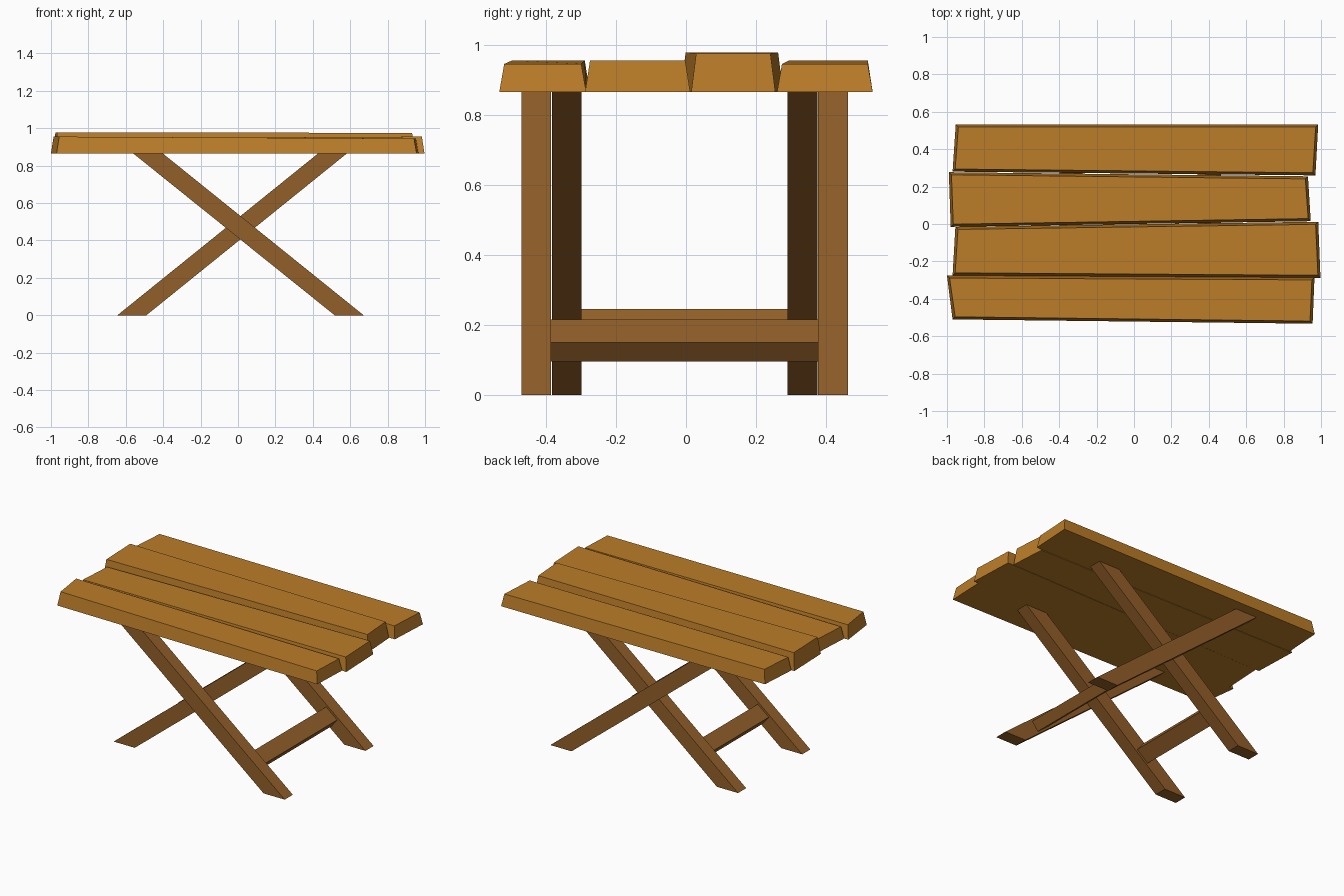
import bpy
from mathutils import Vector

if "Cube" in bpy.data.objects:
    bpy.data.objects.remove(bpy.data.objects["Cube"])


def material(name, rgb):
    m = bpy.data.materials.new(name)
    m.diffuse_color = (*rgb, 1)
    m.use_nodes = True
    m.node_tree.nodes["Principled BSDF"].inputs["Base Color"].default_value = m.diffuse_color
    return m


PLANK = material("golden wood", (0.50, 0.205, 0.022))
LEG = material("brown wood", (0.29, 0.115, 0.022))


def prism(name, lower, upper, mat):
    """Solid between two matching four-cornered loops."""
    verts = lower + upper
    faces = [(3, 2, 1, 0), (4, 5, 6, 7)]
    faces += [(i, (i + 1) % 4, (i + 1) % 4 + 4, i + 4) for i in range(4)]
    me = bpy.data.meshes.new(name)
    me.from_pydata(verts, [], faces)
    me.materials.append(mat)
    ob = bpy.data.objects.new(name, me)
    bpy.context.collection.objects.link(ob)
    # consistent outward normals
    import bmesh
    bm = bmesh.new()
    bm.from_mesh(me)
    bmesh.ops.recalc_face_normals(bm, faces=bm.faces)
    bm.to_mesh(me)
    bm.free()
    return ob


TOP = 0.865  # underside of the table top

# Table top: crooked planks, corners front-left, front-right, back-right, back-left
planks = [
    ("front_plank", [(-.97, -.51), (.955, -.533), (.965, -.285), (-1.0, -.275)], .955, .945),
    ("front_middle_plank", [(-.97, -.275), (.997, -.288), (.985, .012), (-.955, -.015)], .945, .955),
    ("back_middle_plank", [(-.98, -.015), (.945, .015), (.93, .255), (-.99, .277)], .978, .975),
    ("back_plank", [(-.97, .28), (.97, .26), (.985, .533), (-.953, .533)], .955, .945),
]
INSET_X, INSET_Y = 0.014, 0.014
for name, c, zl, zr in planks:
    lower = [(x, y, TOP) for x, y in c]
    upper = []
    for i, (x, y) in enumerate(c):
        right, back = x > 0, i > 1
        upper.append((x + (-INSET_X if right else INSET_X),
                      y + (-INSET_Y if back else INSET_Y),
                      zr if right else zl))
    prism(name, lower, upper, PLANK)


# Crossed legs: outer pair runs down to the right, inner pair down to the left
def leg(name, y0, y1, foot, head):
    def loop(xs, z):
        return [(xs[0], y0, z), (xs[1], y0, z), (xs[1], y1, z), (xs[0], y1, z)]
    prism(name, loop(foot, 0), loop(head, TOP), LEG)


outer = ((.517, .672), (-.56, -.402))
inner = ((-.645, -.49), (.428, .582))
leg("front_outer_leg", -.47, -.385, *outer)
leg("back_outer_leg", .377, .463, *outer)
leg("front_inner_leg", -.383, -.298, *inner)
leg("back_inner_leg", .29, .375, *inner)


# Stretcher bars, tilted along their legs
def bar(name, cx, cz, y0, y1, direction):
    d = Vector((direction, 0, .8)).normalized()
    n = Vector((-d.z, 0, d.x))
    pts = [Vector((cx, 0, cz)) + d * a + n * b
           for a, b in ((-.052, -.035), (.052, -.035), (.052, .035), (-.052, .035))]
    prism(name, [(p.x, y0, p.z) for p in pts], [(p.x, y1, p.z) for p in pts], LEG)


bar("outer_stretcher", .402, .155, -.386, .378, -1)
bar("inner_stretcher", -.337, .186, -.299, .291, 1)
